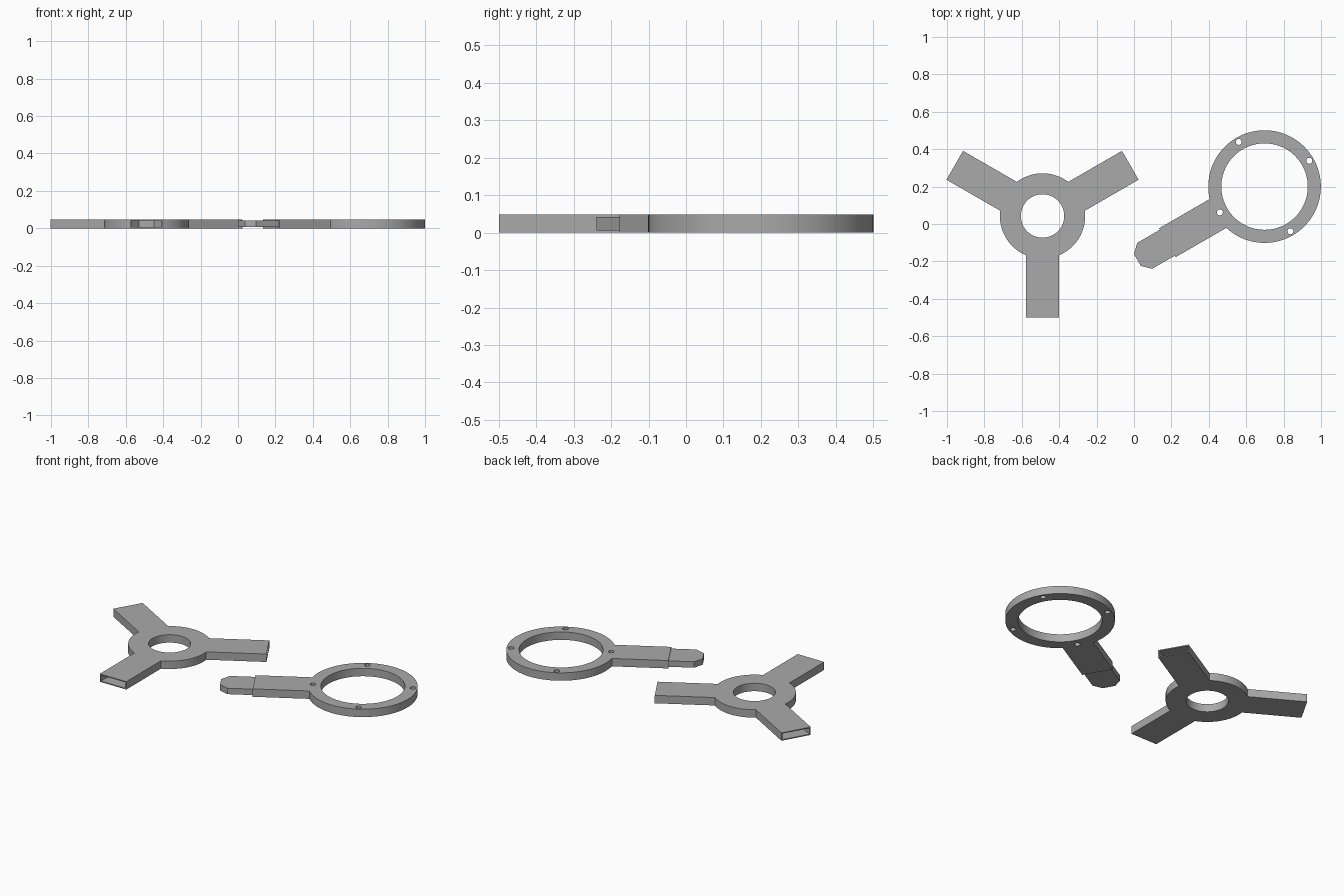
import bpy, bmesh, math
from mathutils import Vector

if "Cube" in bpy.data.objects:
    bpy.data.objects.remove(bpy.data.objects["Cube"])

H = 0.048          # plate thickness
Z0, Z1 = 0.006, 0.042   # tongue and socket height range
HALF = 0.089       # half width of every arm

grey = bpy.data.materials.new("grey plastic")
grey.diffuse_color = (0.4, 0.4, 0.4, 1)
grey.use_nodes = True
grey.node_tree.nodes["Principled BSDF"].inputs["Base Color"].default_value = grey.diffuse_color


def add_prism(bm, pts, z0, z1):
    """Extrude a flat outline from z0 to z1."""
    face = bm.faces.new([bm.verts.new((x, y, z0)) for x, y in pts])
    new = bmesh.ops.extrude_face_region(bm, geom=[face])["geom"]
    bmesh.ops.translate(bm, vec=(0, 0, z1 - z0),
                        verts=[v for v in new if isinstance(v, bmesh.types.BMVert)])


def make_object(name, prisms, helper=False):
    bm = bmesh.new()
    for pts, z0, z1 in prisms:
        add_prism(bm, pts, z0, z1)
    bmesh.ops.recalc_face_normals(bm, faces=bm.faces)
    me = bpy.data.meshes.new(name)
    bm.to_mesh(me)
    bm.free()
    me.materials.append(grey)
    ob = bpy.data.objects.new(name, me)
    bpy.context.collection.objects.link(ob)
    ob.hide_render = helper
    return ob


def polar(c, r, a):
    return (c[0] + r * math.cos(a), c[1] + r * math.sin(a))


def circle(c, r, n):
    return [polar(c, r, 2 * math.pi * i / n) for i in range(n)]


def along(c, a, pts):
    """Place (distance, sideways) points along direction a from centre c."""
    d, s = (math.cos(a), math.sin(a)), (-math.sin(a), math.cos(a))
    return [(c[0] + u * d[0] + v * s[0], c[1] + u * d[1] + v * s[1]) for u, v in pts]


def armed_disc(c, r, reach, arms, steps):
    """Outline of a disc with straight arms at the given rising angles."""
    half = math.asin(HALF / r)
    pts = []
    for i, a in enumerate(arms):
        pts += along(c, a, [(reach, -HALF), (reach, HALF)])
        nxt = arms[(i + 1) % len(arms)] + (2 * math.pi if i == len(arms) - 1 else 0)
        start, end = a + half, nxt - half
        pts += [polar(c, r, start + (end - start) * k / steps) for k in range(steps + 1)]
    return pts


def boolean(ob, other, op):
    """Apply a boolean and remove the helper."""
    m = ob.modifiers.new(op.lower(), 'BOOLEAN')
    m.operation, m.solver, m.object = op, 'EXACT', other
    bpy.context.view_layer.objects.active = ob
    bpy.ops.object.modifier_apply(modifier=m.name)
    bpy.data.objects.remove(other, do_unlink=True)


def smooth(ob):
    bpy.ops.object.select_all(action='DESELECT')
    ob.select_set(True)
    bpy.context.view_layer.objects.active = ob
    bpy.ops.object.shade_smooth_by_angle(angle=math.radians(25))


# Three-armed hub with a centre hole and a pointed socket in each arm end
hub_c, reach = (-0.489, 0.043), 0.542
angles = [math.radians(a) for a in (30, 150, 270)]
hub = make_object("three_arm_hub", [(armed_disc(hub_c, 0.228, reach, angles, 28), 0, H)])
socket = [(reach + 0.02, -0.081), (reach + 0.02, 0.081), (reach - 0.14, 0.081),
          (reach - 0.187, 0.039), (reach - 0.187, -0.039), (reach - 0.14, -0.081)]
cuts = [(along(hub_c, a, socket), Z0, Z1) for a in angles]
cuts.append((circle(hub_c, 0.116, 80), -0.1, 0.1))
boolean(hub, make_object("hub_cutter", cuts, True), 'DIFFERENCE')
smooth(hub)

# Ring with an arm ending in a pointed tongue, and four screw holes
ring_c, arm_a = (0.698, 0.2), math.radians(210)
ring = make_object("ring_with_arm", [(armed_disc(ring_c, 0.301, 0.6, [arm_a], 90), 0, H)])
tongue = [(0.55, -0.08), (0.74, -0.08), (0.785, -0.037),
          (0.785, 0.037), (0.74, 0.08), (0.55, 0.08)]
boolean(ring, make_object("tongue", [(along(ring_c, arm_a, tongue), Z0, Z1)], True), 'UNION')
cuts = [(circle(ring_c, 0.231, 96), -0.1, 0.1)]
for deg in (30, 120, 210, 300):
    cuts.append((circle(polar(ring_c, 0.276, math.radians(deg)), 0.016, 24), -0.1, 0.1))
boolean(ring, make_object("ring_cutter", cuts, True), 'DIFFERENCE')
smooth(ring)
